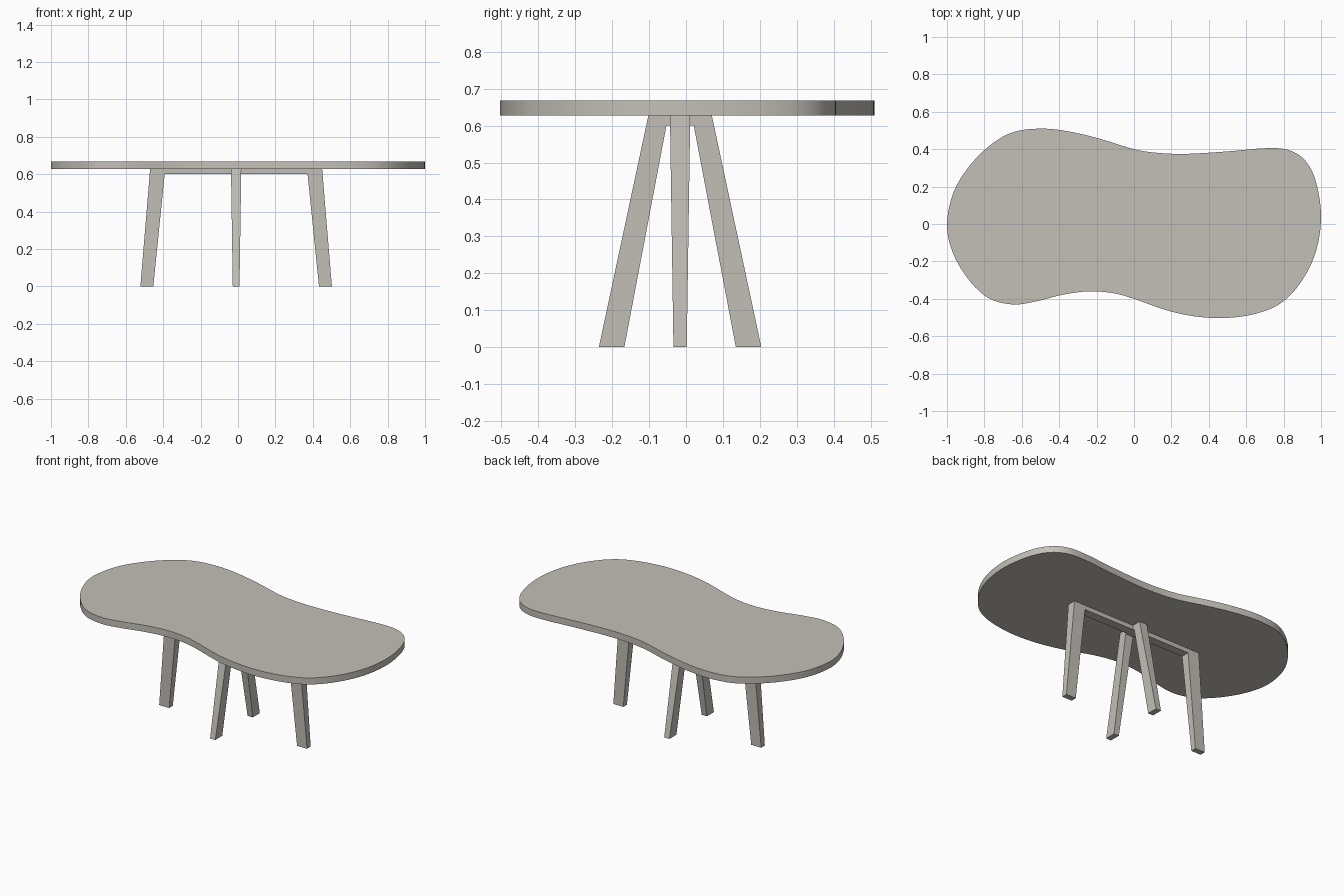
import bpy, bmesh
from mathutils import Vector

if "Cube" in bpy.data.objects:
    bpy.data.objects.remove(bpy.data.objects["Cube"])

TOP_Z, UNDER_Z = 0.668, 0.627

mat = bpy.data.materials.new("warm grey")
mat.diffuse_color = (0.55, 0.525, 0.48, 1)
mat.use_nodes = True
mat.node_tree.nodes["Principled BSDF"].inputs["Base Color"].default_value = mat.diffuse_color


def make(name, rings):
    """Solid between two matching closed outlines."""
    bm = bmesh.new()
    a, b = [[bm.verts.new(p) for p in ring] for ring in rings]
    n = len(a)
    bm.faces.new(a)
    bm.faces.new(b)
    for i in range(n):
        bm.faces.new((a[i], a[(i + 1) % n], b[(i + 1) % n], b[i]))
    bmesh.ops.recalc_face_normals(bm, faces=bm.faces)
    me = bpy.data.meshes.new(name)
    bm.to_mesh(me)
    bm.free()
    me.materials.append(mat)
    ob = bpy.data.objects.new(name, me)
    bpy.context.collection.objects.link(ob)
    return ob


def closed_curve(pts, steps=5):
    """Smooth closed curve through the points."""
    out, n = [], len(pts)
    for i in range(n):
        p0, p1, p2, p3 = [Vector(pts[(i + k) % n]) for k in (-1, 0, 1, 2)]
        for s in range(steps):
            t = s / steps
            out.append(0.5 * (2 * p1 + (p2 - p0) * t
                              + (2 * p0 - 5 * p1 + 4 * p2 - p3) * t * t
                              + (3 * p1 - p0 - 3 * p2 + p3) * t ** 3))
    return out


# Pebble-shaped tabletop
outline = closed_curve([
    (-1, 0), (-0.965, 0.17), (-0.88, 0.31), (-0.77, 0.42), (-0.65, 0.49),
    (-0.5, 0.51), (-0.35, 0.495), (-0.18, 0.455), (0, 0.40), (0.13, 0.38),
    (0.28, 0.375), (0.5, 0.388), (0.7, 0.405), (0.82, 0.397), (0.91, 0.345),
    (0.97, 0.235), (1, 0.05), (0.975, -0.14), (0.9, -0.30), (0.79, -0.42),
    (0.65, -0.48), (0.48, -0.503), (0.32, -0.493), (0.17, -0.46), (0, -0.40),
    (-0.11, -0.37), (-0.24, -0.36), (-0.38, -0.378), (-0.53, -0.415),
    (-0.65, -0.43), (-0.78, -0.395), (-0.89, -0.29), (-0.97, -0.15)])
top = make("tabletop", [[(p.x, p.y, z) for p in outline] for z in (UNDER_Z, TOP_Z)])
bpy.context.view_layer.objects.active = top
top.select_set(True)
bpy.ops.object.shade_smooth_by_angle(angle=0.6)


# Tapered trestle: two splayed legs joined by a thin rail
CX, CY, RAIL_Z = -0.01, -0.016, 0.60


def trestle(name, along_x, foot_out, foot_in, top_in, top_out):
    half = [(foot_out, 0), (foot_in, 0), (top_in, RAIL_Z)]
    prof = [(-u, z) for u, z in half] + [(u, z) for u, z in reversed(half)]
    prof += [(top_out, UNDER_Z), (-top_out, UNDER_Z)]
    rings = []
    for side in (-1, 1):
        ring = []
        for u, z in prof:
            w = side * (0.018 + 0.0095 * z / UNDER_Z)
            ring.append((CX + u, CY + w, z) if along_x else (CX + w, CY + u, z))
        rings.append(ring)
    make(name, rings)


trestle("long_leg_frame", True, 0.512, 0.443, 0.382, 0.46)
trestle("short_leg_frame", False, 0.22, 0.151, 0.037, 0.086)
